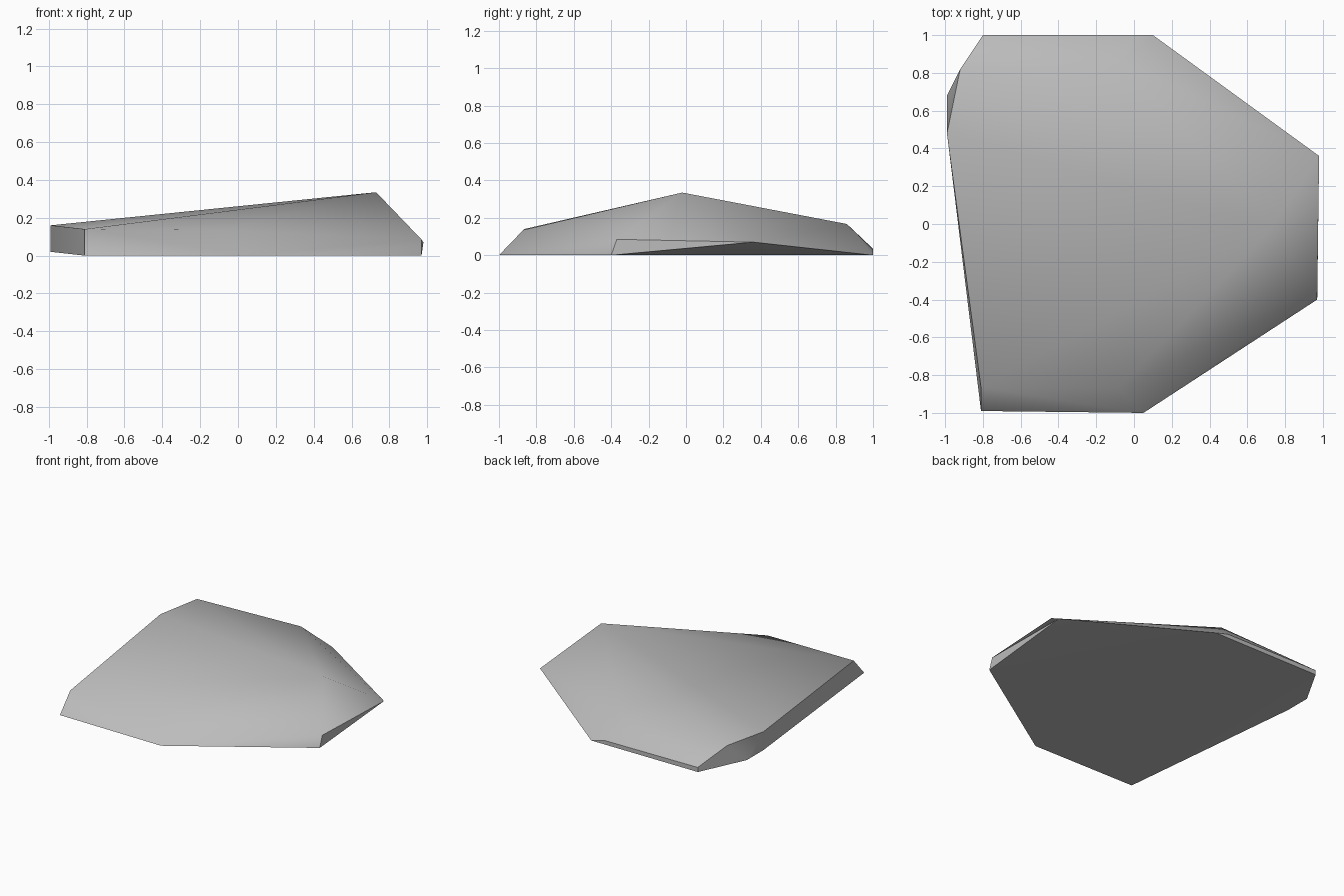
import bpy
import bmesh
import math

default_cube = bpy.data.objects.get("Cube")
if default_cube:
    bpy.data.objects.remove(default_cube, do_unlink=True)


def make_material(name, colour):
    material = bpy.data.materials.new(name)
    material.use_nodes = True
    material.diffuse_color = colour
    shader = material.node_tree.nodes["Principled BSDF"]
    shader.inputs["Base Color"].default_value = colour
    return material


def make_hull(name, corners, material, sharp_angle):
    """Wrap the corners in a faceted shell, smooth across gentle edges."""
    bm = bmesh.new()
    for corner in corners:
        bm.verts.new(corner)
    bmesh.ops.convex_hull(bm, input=bm.verts[:])
    loose = [v for v in bm.verts if not v.link_faces]
    bmesh.ops.delete(bm, geom=loose, context="VERTS")
    bmesh.ops.recalc_face_normals(bm, faces=bm.faces[:])
    mesh = bpy.data.meshes.new(name)
    bm.to_mesh(mesh)
    bm.free()
    mesh.materials.append(material)
    hull = bpy.data.objects.new(name, mesh)
    bpy.context.collection.objects.link(hull)
    bpy.ops.object.select_all(action="DESELECT")
    hull.select_set(True)
    bpy.context.view_layer.objects.active = hull
    bpy.ops.object.shade_smooth_by_angle(angle=math.radians(sharp_angle))
    return hull


# Footprint resting on the ground
footprint = [(-0.81, -0.99, 0), (0.05, -1, 0), (0.97, -0.4, 0),
             (0.1, 1, 0), (-0.8, 1, 0)]

# Low rim around the sides, slightly lifted in places
rim = [(-0.99, 0.48, 0.02), (-0.99, 0.68, 0.02), (-0.8, 1, 0.035),
       (-0.01, 1, 0.03), (0.98, 0.36, 0.07), (0.97, -0.37, 0.085)]

# Shoulder where the sides turn into the sloping top
shoulder = [(-0.81, -0.865, 0.14), (-0.08, -0.87, 0.135),
            (-0.07, 0.86, 0.167), (-0.92, 0.82, 0.165), (-0.99, 0.48, 0.16)]

peak = [(0.73, -0.02, 0.335)]

stone_grey = make_material("stone grey", (0.5, 0.5, 0.5, 1))
make_hull("flat_rock", footprint + rim + shoulder + peak, stone_grey, 40)
